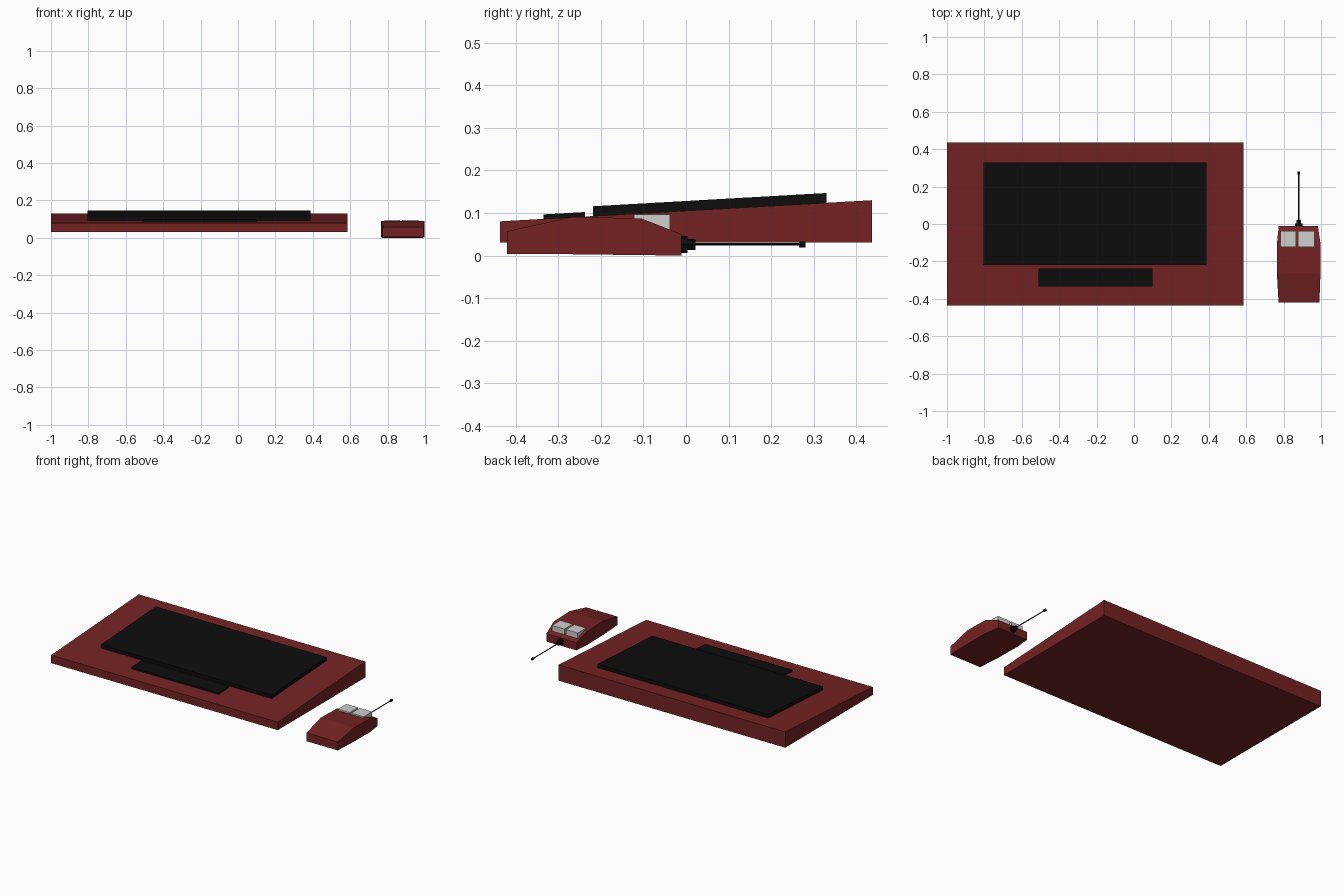
import bpy, bmesh, math

if "Cube" in bpy.data.objects:
    bpy.data.objects.remove(bpy.data.objects["Cube"])


def material(name, color):
    m = bpy.data.materials.new(name)
    m.diffuse_color = (*color, 1)
    m.use_nodes = True
    m.node_tree.nodes["Principled BSDF"].inputs["Base Color"].default_value = m.diffuse_color
    return m


RED = material("dark red", (0.175, 0.016, 0.017))
BLACK = material("black", (0.004, 0.004, 0.004))
GREY = material("light grey", (0.62, 0.62, 0.60))


def loft(name, stations, mat):
    """Closed body from box sections (y, x_left, x_right, z_bottom, z_top)."""
    bm = bmesh.new()
    rings = [[bm.verts.new(p) for p in ((a, y, b), (c, y, b), (c, y, t), (a, y, t))]
             for y, a, c, b, t in stations]
    for r, s in zip(rings, rings[1:]):
        for i in range(4):
            j = (i + 1) % 4
            bm.faces.new((r[i], r[j], s[j], s[i]))
    bm.faces.new(rings[0])
    bm.faces.new(rings[-1])
    bmesh.ops.recalc_face_normals(bm, faces=bm.faces)
    me = bpy.data.meshes.new(name)
    bm.to_mesh(me)
    bm.free()
    ob = bpy.data.objects.new(name, me)
    me.materials.append(mat)
    bpy.context.collection.objects.link(ob)
    return ob


def rod(name, x, z, y0, y1, r, mat, sides=8):
    bpy.ops.mesh.primitive_cylinder_add(vertices=sides, radius=r, depth=y1 - y0,
                                        location=(x, (y0 + y1) / 2, z),
                                        rotation=(math.pi / 2, 0, 0))
    ob = bpy.context.object
    ob.name = name
    ob.data.materials.append(mat)


def deck(y):
    """Height of the sloping keyboard top."""
    return 0.105 + 0.0568 * y


# Keyboard: wedge body with two raised black key blocks
loft("keyboard_body", [(y, -1.0, 0.585, 0.03, deck(y)) for y in (-0.437, 0.437)], RED)
for name, x0, x1, y0, y1, h in (("main_keys", -0.805, 0.388, -0.218, 0.33, 0.023),
                                ("space_bar", -0.51, 0.099, -0.335, -0.237, 0.0105)):
    loft(name, [(y, x0, x1, deck(y) - 0.004, deck(y) + h) for y in (y0, y1)], BLACK)

# Mouse body, front to back
loft("mouse_body", [(-0.42, 0.773, 0.991, 0.004, 0.057),
                    (-0.265, 0.764, 0.997, 0.003, 0.091),
                    (-0.105, 0.764, 0.997, 0.001, 0.087),
                    (-0.01, 0.774, 0.983, 0.0, 0.05)], RED)

# Mouse buttons
for name, x0, x1 in (("left_button", 0.784, 0.866), ("right_button", 0.877, 0.964)):
    loft(name, [(-0.122, x0, x1, 0.07, 0.096), (-0.038, x0, x1, 0.05, 0.096)], GREY)

# Cable with stepped strain relief and end plug
CX, CZ = 0.881, 0.026
rod("cable_collar", CX, CZ, -0.012, 0.003, 0.02, BLACK)
rod("cable_sleeve", CX, CZ, 0.0, 0.022, 0.0125, BLACK)
rod("cable", CX, CZ, 0.02, 0.27, 0.003, BLACK)
rod("cable_plug", CX, CZ, 0.265, 0.281, 0.0075, BLACK)
